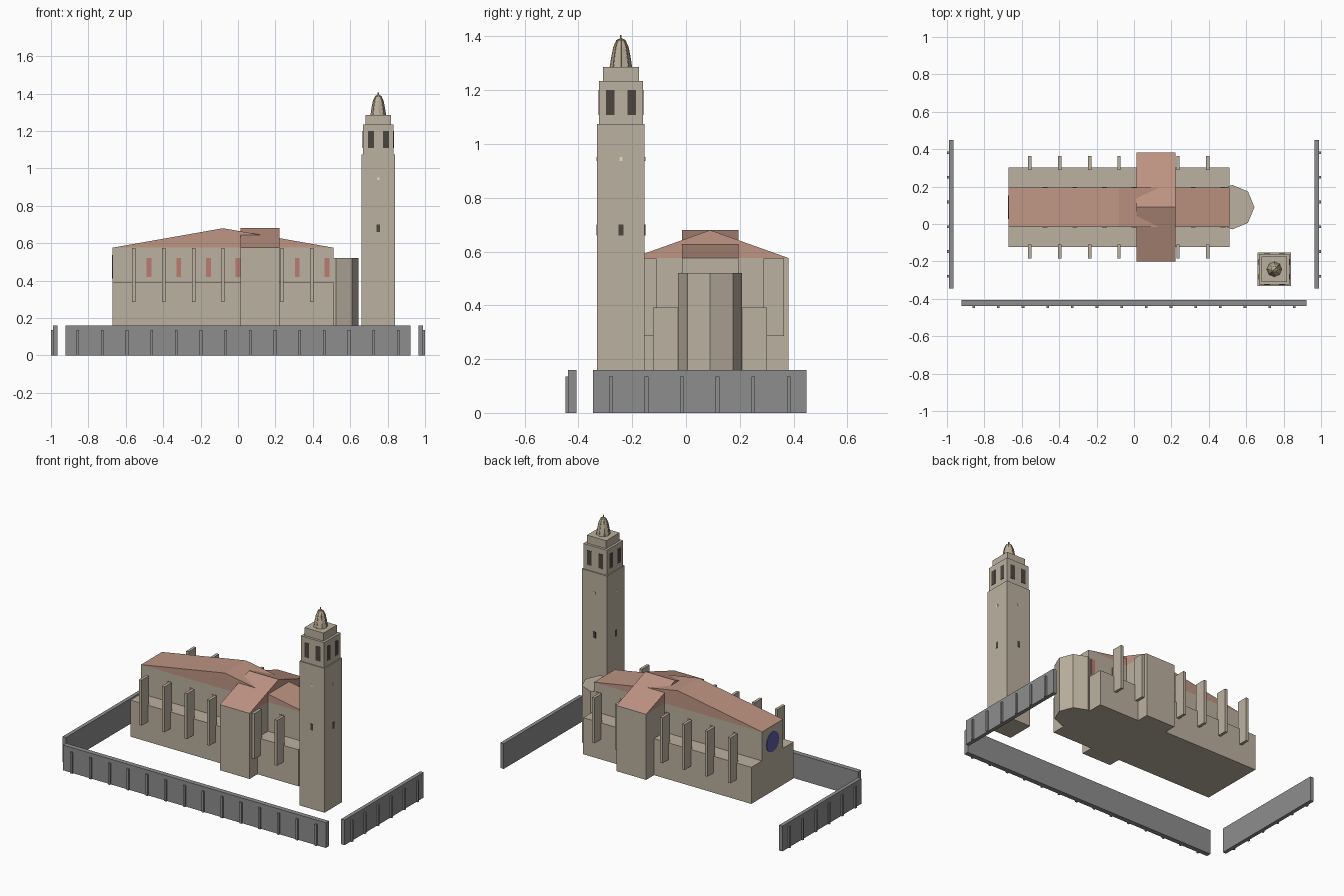
import bpy, bmesh, math
from mathutils import Matrix

if "Cube" in bpy.data.objects:
    bpy.data.objects.remove(bpy.data.objects["Cube"])

def mat(name, rgb):
    m = bpy.data.materials.new(name)
    m.diffuse_color = (*rgb, 1)
    m.use_nodes = True
    m.node_tree.nodes["Principled BSDF"].inputs["Base Color"].default_value = m.diffuse_color
    return m

STONE = mat("stone", (0.50, 0.44, 0.35))
ROOF = mat("clay_tile", (0.52, 0.30, 0.23))
RED = mat("red_glass", (0.50, 0.20, 0.17))
BLUE = mat("blue_glass", (0.12, 0.11, 0.38))
DARK = mat("dark_opening", (0.07, 0.06, 0.05))
LIGHT = mat("lit_window", (0.85, 0.72, 0.48))
GOLD = mat("gold", (0.65, 0.48, 0.18))
WALL = mat("grey_wall", (0.27, 0.27, 0.27))

def finish(name, bm, material):
    bmesh.ops.recalc_face_normals(bm, faces=bm.faces)
    me = bpy.data.meshes.new(name)
    bm.to_mesh(me)
    bm.free()
    me.materials.append(material)
    ob = bpy.data.objects.new(name, me)
    bpy.context.collection.objects.link(ob)
    return ob

def boxes(name, spans, material):
    """One object from (x0, x1, y0, y1, z0, z1) spans."""
    bm = bmesh.new()
    for x0, x1, y0, y1, z0, z1 in spans:
        m = Matrix.Translation(((x0+x1)/2, (y0+y1)/2, (z0+z1)/2)) \
            @ Matrix.Diagonal((x1-x0, y1-y0, z1-z0, 1))
        bmesh.ops.create_cube(bm, size=1, matrix=m)
    return finish(name, bm, material)

def prism(name, points, offset, material):
    """Extrude a closed outline along offset."""
    bm = bmesh.new()
    f = bm.faces.new([bm.verts.new(p) for p in points])
    ext = bmesh.ops.extrude_face_region(bm, geom=[f])
    bmesh.ops.translate(bm, vec=offset, verts=[v for v in ext["geom"] if isinstance(v, bmesh.types.BMVert)])
    # the extrude consumes the first face, so close the open end again
    edges = [e for e in bm.edges if e.is_boundary]
    if edges:
        bmesh.ops.holes_fill(bm, edges=edges)
    return finish(name, bm, material)

BASE = 0.16          # church floor level
CY = 0.09            # church centre line
X0, X1 = -0.67, 0.51
EAVE, RIDGE = 0.576, 0.68
TX0, TX1 = 0.013, 0.222

# Church body
boxes("aisles", [(X0, X1, CY-0.212, CY+0.212, BASE, 0.392)], STONE)
boxes("nave", [(X0, X1, CY-0.105, CY+0.105, BASE, EAVE)], STONE)
boxes("transept", [(TX0, TX1, CY-0.291, CY+0.291, BASE, EAVE)], STONE)

# Roofs
prism("nave_roof", [(X0, CY-0.105, EAVE), (X1, CY-0.105, EAVE), ((X0+X1)/2, CY-0.105, RIDGE)],
      (0, 0.21, 0), ROOF)
prism("transept_roof", [(TX0, CY-0.291, EAVE), (TX0, CY+0.291, EAVE), (TX0, CY, RIDGE)],
      (TX1-TX0, 0, 0), ROOF)

# Eight-sided apse
R = 0.119
prism("apse", [(0.525 + R*math.cos(i*math.pi/4), CY + R*math.sin(i*math.pi/4), BASE) for i in range(8)],
      (0, 0, 0.52-BASE), STONE)

# Buttresses on both long sides
boxes("buttresses", [(x-0.009, x+0.009, CY+s*0.2365-0.0375, CY+s*0.2365+0.0375, 0.286, 0.574)
                     for s in (-1, 1) for x in (-0.557, -0.397, -0.237, -0.08, 0.235, 0.395)], STONE)

# Clerestory windows
boxes("nave_windows", [(x-0.013, x+0.013, CY+s*0.1055-0.002, CY+s*0.1055+0.002, 0.42, 0.522)
                       for s in (-1, 1) for x in (-0.476, -0.317, -0.158, 0.0, 0.317, 0.476)], RED)

# Round window in the west end
prism("rose_window", [(X0-0.004, CY + 0.063*math.cos(i*math.pi/12), 0.475 + 0.063*math.sin(i*math.pi/12))
                      for i in range(24)], (0.006, 0, 0), BLUE)

# Bell tower
TX, TY = 0.75, -0.242
def block(name, h, z0, z1):
    boxes(name, [(TX-h, TX+h, TY-h, TY+h, z0, z1)], STONE)
block("tower_shaft", 0.0885, BASE, 1.075)
block("belfry", 0.082, 1.075, 1.235)
block("tower_cap", 0.067, 1.235, 1.286)

def four_sides(name, h, offsets, w, z0, z1, material):
    """Thin panels repeated on the four tower faces."""
    spans = []
    for s in (-1, 1):
        for o in offsets:
            a, b, d = o-w/2, o+w/2, s*h
            spans.append((TX+a, TX+b, TY+d-0.002, TY+d+0.002, z0, z1))
            spans.append((TX+d-0.002, TX+d+0.002, TY+a, TY+b, z0, z1))
    boxes(name, spans, material)
four_sides("belfry_openings", 0.082, (-0.04, 0.04), 0.032, 1.108, 1.2, DARK)
four_sides("tower_dark_windows", 0.0885, (0,), 0.019, 0.66, 0.70, DARK)
four_sides("tower_lit_windows", 0.0885, (0,), 0.012, 0.937, 0.952, LIGHT)

# Dome, eight sided, with gold ribs and a finial
PROFILE = [(0.040, 1.286), (0.034, 1.325), (0.027, 1.36), (0.016, 1.385), (0.003, 1.392)]
bm = bmesh.new()
rings = [[bm.verts.new((TX + r*math.cos(i*math.pi/4), TY + r*math.sin(i*math.pi/4), z)) for i in range(8)]
         for r, z in PROFILE]
for a, b in zip(rings, rings[1:]):
    for i in range(8):
        j = (i+1) % 8
        bm.faces.new((a[i], a[j], b[j], b[i]))
bm.faces.new(rings[0][::-1])
bm.faces.new(rings[-1])
finish("dome", bm, STONE)

curve = bpy.data.curves.new("dome_ribs", "CURVE")
curve.dimensions = "3D"
curve.bevel_depth = 0.0018
curve.bevel_resolution = 0
curve.materials.append(GOLD)
for i in range(8):
    sp = curve.splines.new("POLY")
    sp.points.add(len(PROFILE)-1)
    for p, (r, z) in zip(sp.points, PROFILE):
        p.co = (TX + r*math.cos(i*math.pi/4), TY + r*math.sin(i*math.pi/4), z, 1)
bpy.context.collection.objects.link(bpy.data.objects.new("dome_ribs", curve))
prism("finial", [(TX + 0.003*math.cos(i*math.pi/4), TY + 0.003*math.sin(i*math.pi/4), 1.39) for i in range(8)],
      (0, 0, 0.016), GOLD)

# Perimeter walls, open at the back, with pilasters on the outer faces
W, PW, PH = 0.16, 0.007, 0.135
boxes("front_wall", [(-0.923, 0.923, -0.438, -0.407, 0, W)], WALL)
xs = [-0.923 + 1.846*(i+0.5)/14 for i in range(14)]
boxes("front_wall_pilasters", [(x-PW, x+PW, -0.448, -0.436, 0, PH) for x in xs], WALL)
ys = [-0.345 + 0.793*(i+0.5)/6 for i in range(6)]
for side, s in (("left", -1), ("right", 1)):
    def span(a, b, *rest):
        return (*sorted((s*a, s*b)), *rest)
    boxes(side + "_wall", [span(0.966, 0.99, -0.345, 0.448, 0, W)], WALL)
    boxes(side + "_wall_pilasters", [span(0.988, 1.0, y-PW, y+PW, 0, PH) for y in ys], WALL)
